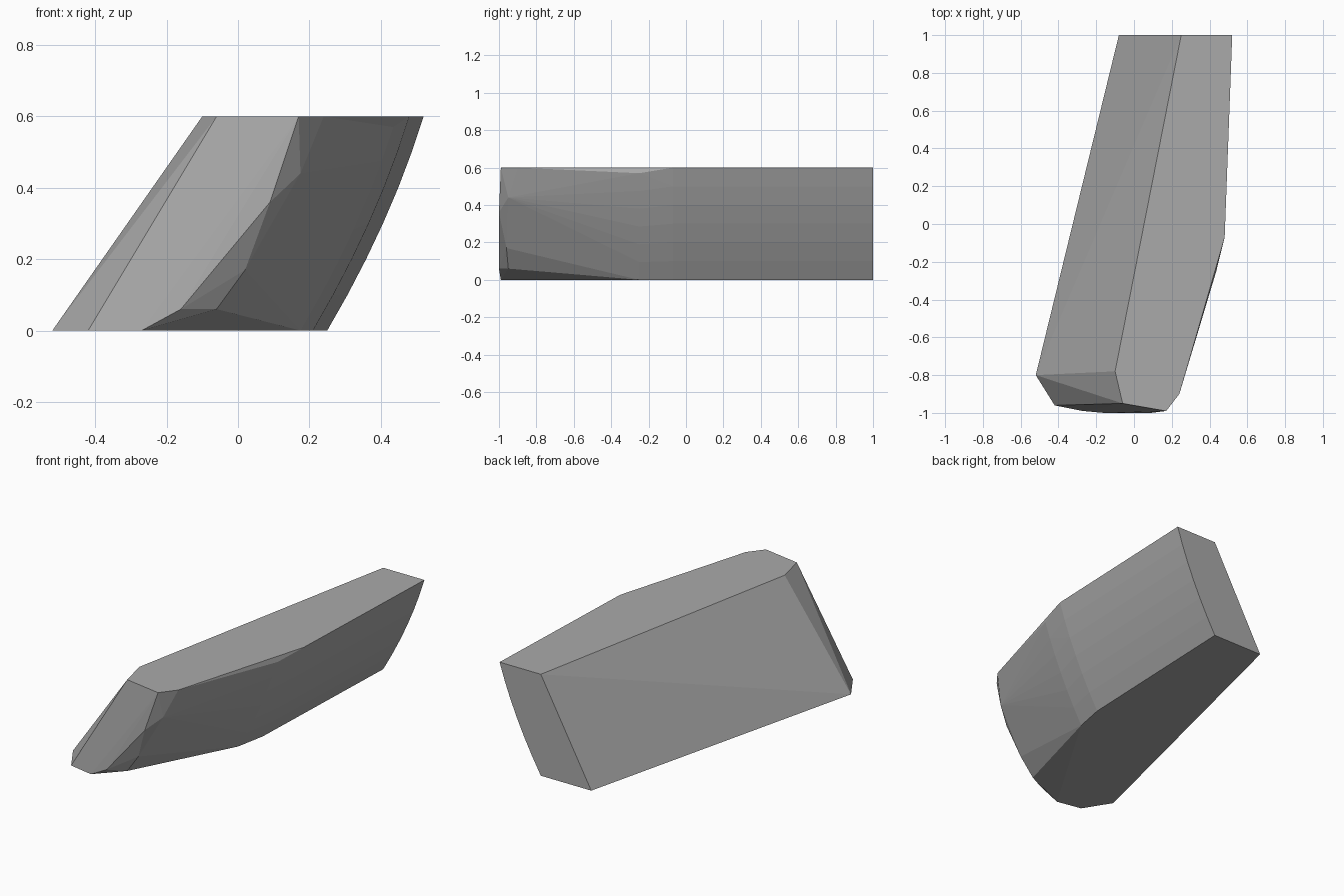
import bpy, bmesh, math

cube = bpy.data.objects.get("Cube")
if cube:
    bpy.data.objects.remove(cube, do_unlink=True)

mat = bpy.data.materials.new("stone_grey")
mat.use_nodes = True
grey = (0.4, 0.4, 0.4, 1)
mat.diffuse_color = grey
mat.node_tree.nodes["Principled BSDF"].inputs["Base Color"].default_value = grey

H = 0.6


def bowed_x(z):
    """Bowed right-hand profile of the back end."""
    t = z / H
    return 0.25 + 0.355 * t - 0.085 * t * t


points = []

# Bowed flank: the same profile repeated along the length
for y, shift, top in ((1.0, 0, H), (-0.07, -0.04, H), (-0.25, -0.075, 0.57)):
    points += [(bowed_x(top * i / 6) + shift, y, top * i / 6) for i in range(7)]

# Leaning flat side
points += [(-0.08, 1, 0), (0.25, 1, H), (-0.1, -0.78, H), (-0.52, -0.8, 0)]

# Blunt nose, foot and top corners
points += [(-0.42, -0.96, 0), (-0.27, -0.99, 0), (-0.06, -0.95, H),
           (0.17, -0.99, H), (0.24, -0.9, H)]

# Nose corner and the chipped underside
points += [(-0.16, -1, 0.06), (-0.06, -0.95, 0.06), (0.02, -0.96, 0.17),
           (0.09, -1, 0.36), (0.175, -0.95, 0.44)]

# Solid block wrapped around the points
bm = bmesh.new()
for p in points:
    bm.verts.new(p)
hull = bmesh.ops.convex_hull(bm, input=bm.verts[:])
loose = [v for v in bm.verts if not v.link_faces]
bmesh.ops.delete(bm, geom=loose, context='VERTS')
bmesh.ops.dissolve_limit(bm, angle_limit=math.radians(0.5),
                         verts=bm.verts[:], edges=bm.edges[:])
bmesh.ops.recalc_face_normals(bm, faces=bm.faces[:])

mesh = bpy.data.meshes.new("slanted_block")
bm.to_mesh(mesh)
bm.free()
mesh.materials.append(mat)
block = bpy.data.objects.new("slanted_block", mesh)
bpy.context.collection.objects.link(block)
